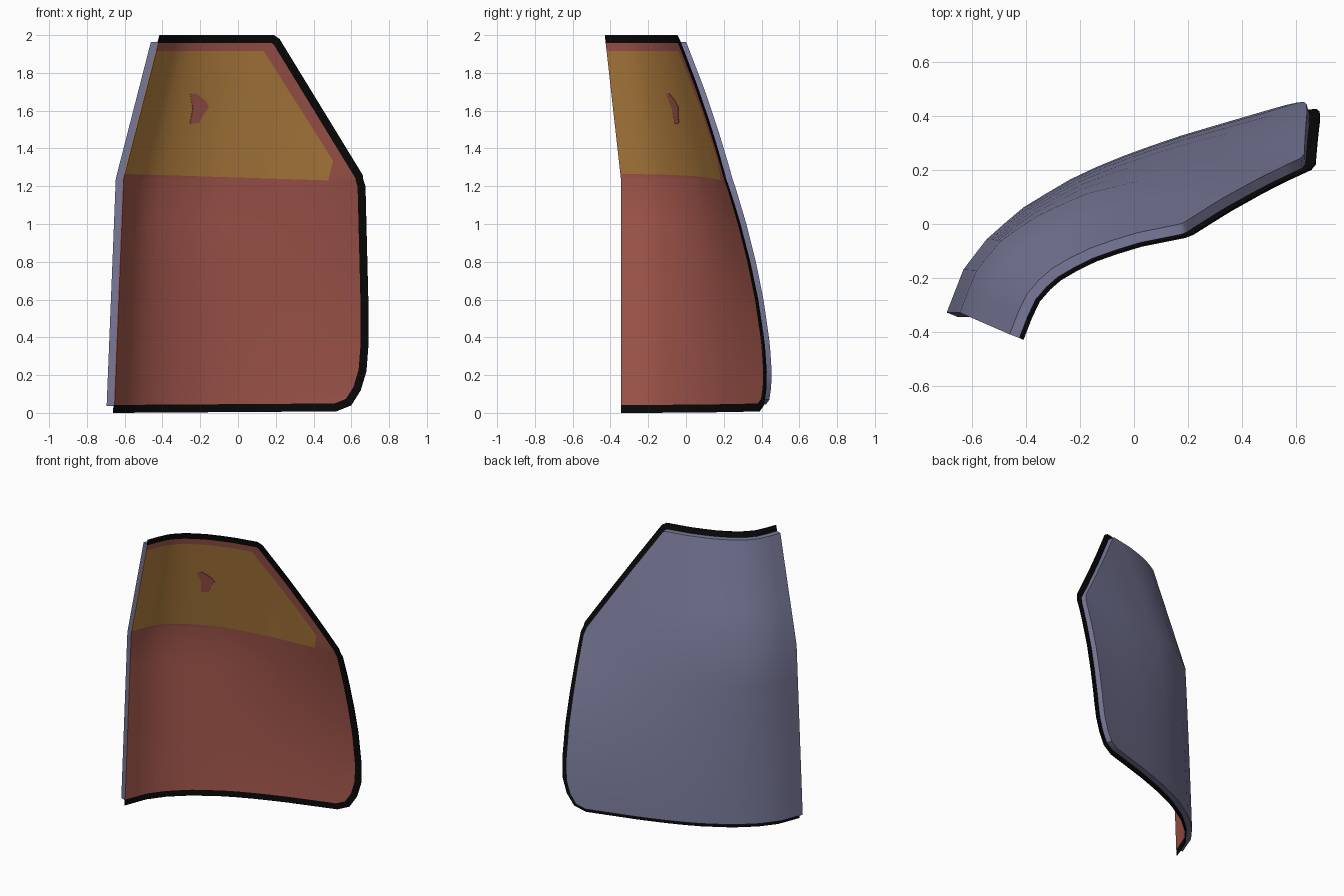
import bpy, bmesh, math
from mathutils import Vector

if "Cube" in bpy.data.objects:
    bpy.data.objects.remove(bpy.data.objects["Cube"])

def material(name, rgb):
    m = bpy.data.materials.new(name)
    m.diffuse_color = (*rgb, 1)
    m.use_nodes = True
    m.node_tree.nodes["Principled BSDF"].inputs["Base Color"].default_value = m.diffuse_color
    return m

RED = material("dull red", (0.40, 0.105, 0.08))
ORANGE = material("ochre orange", (0.50, 0.235, 0.055))
BLACK = material("black", (0.003, 0.003, 0.003))
BLUE = material("slate blue", (0.19, 0.19, 0.32))

# Horizontal sections of the curved panel: (distance from left edge, depth)
LOW = [(0, 0), (.06, .155), (.145, .265), (.275, .375), (.47, .49), (.665, .57), (.855, .635), (1.3, .765)]
MID = [(0, 0), (.055, .145), (.135, .245), (.255, .33), (.425, .41), (.605, .455), (.805, .495), (1.265, .55)]
TOP = [(0, 0), (.05, .13), (.12, .21), (.24, .28), (.41, .34), (.61, .38)]
KNEE = 1.24

def lerp(a, b, t):
    return a + (b - a) * t

def along(curve, s):
    for (a, ya), (b, yb) in zip(curve, curve[1:]):
        if s <= b:
            break
    return lerp(ya, yb, (s - a) / (b - a))

def left_x(z):
    if z < KNEE:
        return lerp(-.655, -.605, z / KNEE)
    return lerp(-.605, -.41, (z - KNEE) / (2 - KNEE))

def depth_y(s, z):
    if z < KNEE:
        return -.345 + lerp(along(LOW, s), along(MID, s), (z / KNEE) ** 2)
    t = (z - KNEE) / (2 - KNEE)
    return lerp(-.345 + along(MID, s), -.43 + along(TOP, s), t)

def bend(v):
    """Map flat (s, offset, z) onto the curved panel."""
    s, d, z = v
    e = 0.03
    slope = (depth_y(s + e, z) - depth_y(max(s - e, 0), z)) / (s + e - max(s - e, 0))
    n = Vector((-slope, 1)).normalized()
    return Vector((left_x(z) + s + n.x * d, depth_y(s, z) + n.y * d, z))

# Outline from bottom left, round the right side, to top left (x, z)
OUTLINE = [(-.655, 0), (.52, .008), (.60, .04), (.65, .12), (.68, .22), (.69, .35),
           (.69, .6), (.675, 1.2), (.66, 1.26), (.22, 1.98), (.19, 2.0), (-.41, 2.0)]

def inset(pts, w):
    pts = [Vector(p) for p in pts]
    out = []
    for i, p in enumerate(pts):
        a = (p - pts[i - 1]).normalized() if i else (pts[1] - p).normalized()
        b = (pts[i + 1] - p).normalized() if i < len(pts) - 1 else a
        na, nb = Vector((-a.y, a.x)), Vector((-b.y, b.x))
        m = (na + nb).normalized()
        out.append(p + m * (w / m.dot(na)))
    return out

def flat(p):
    return Vector((p[0] - left_x(p[1]), 0, p[1]))

def flat_outline(pts):
    f = [flat(p) for p in pts]
    f[0].x = f[-1].x = 0
    return f

def cut(bm, co, no):
    bmesh.ops.bisect_plane(bm, geom=bm.verts[:] + bm.edges[:] + bm.faces[:],
                           dist=1e-5, plane_co=co, plane_no=no)

def cut_line(bm, p, q):
    p, q = flat(p), flat(q)
    cut(bm, p, Vector((q.z - p.z, 0, p.x - q.x)))

def finish(bm, name, mats, d0, d1):
    """Grid-cut the flat shape, thicken it and bend it into place."""
    for s in (.03, .06, .1, .14, .2, .27, .35, .44, .53, .63, .73, .84, 1.0, 1.15):
        cut(bm, (s, 0, 0), (1, 0, 0))
    for z in (.2, .4, .6, .8, 1.0, KNEE, 1.5, 1.75):
        cut(bm, (0, 0, z), (0, 0, 1))
    ext = bmesh.ops.extrude_face_region(bm, geom=bm.faces[:], use_keep_orig=True)
    back = {g for g in ext["geom"] if isinstance(g, bmesh.types.BMVert)}
    for v in bm.verts:
        v.co.y = d1 if v in back else d0
    for v in bm.verts:
        v.co = bend(v.co)
    bmesh.ops.recalc_face_normals(bm, faces=bm.faces[:])
    me = bpy.data.meshes.new(name)
    bm.to_mesh(me)
    bm.free()
    for m in mats:
        me.materials.append(m)
    ob = bpy.data.objects.new(name, me)
    bpy.context.collection.objects.link(ob)
    bpy.ops.object.select_all(action='DESELECT')
    ob.select_set(True)
    bpy.context.view_layer.objects.active = ob
    bpy.ops.object.shade_smooth_by_angle(angle=math.radians(35))

# Front skin: red panel, ochre upper field, black rim on three sides
bm = bmesh.new()
outer = [bm.verts.new(p) for p in flat_outline(OUTLINE)]
inner = [bm.verts.new(p) for p in flat_outline(inset(OUTLINE, .042))]
panel = bm.faces.new(inner)
for i in range(len(outer) - 1):
    bm.faces.new((outer[i], outer[i + 1], inner[i + 1], inner[i])).material_index = 2
FIELD = [((-.6, 1.265), (.5, 1.23)), ((.5, 1.34), (.14, 1.91)), ((-.4, 1.915), (.2, 1.915)),
         ((.48, 1.23), (.505, 1.34))]
for p, q in FIELD:
    cut_line(bm, p, q)
for f in bm.faces:
    c = f.calc_center_median()
    inside = True
    for p, q in FIELD:
        p, q = flat(p), flat(q)
        if q.x < p.x or p.z < 1.9:
            side = (q.x - p.x) * (c.z - p.z) - (q.z - p.z) * (c.x - p.x)
        else:
            side = p.z - c.z
        inside = inside and side > 0
    if inside and f.material_index == 0:
        f.material_index = 1
finish(bm, "front_skin", [RED, ORANGE, BLACK], 0, .007)

# Back shell: smaller slab behind the skin
bm = bmesh.new()
bm.faces.new([bm.verts.new(p) for p in flat_outline(inset(OUTLINE, .037))])
finish(bm, "back_shell", [BLUE], .007, .045)

# Left end strip closing the skin edge in the shell colour
bm = bmesh.new()
strip = [(0, .04), (.004, .04), (.004, 1.96), (0, 1.96)]
bm.faces.new([bm.verts.new((s, 0, z)) for s, z in strip])
finish(bm, "left_end_strip", [BLUE], .004, .045)

# Small worn red patch on the ochre field
bm = bmesh.new()
PATCH = [(-.255, 1.53), (-.205, 1.535), (-.19, 1.57), (-.155, 1.62), (-.17, 1.65),
         (-.22, 1.69), (-.255, 1.69), (-.24, 1.61)]
bm.faces.new([bm.verts.new(flat(p)) for p in PATCH])
finish(bm, "worn_patch", [RED], -.004, .003)
